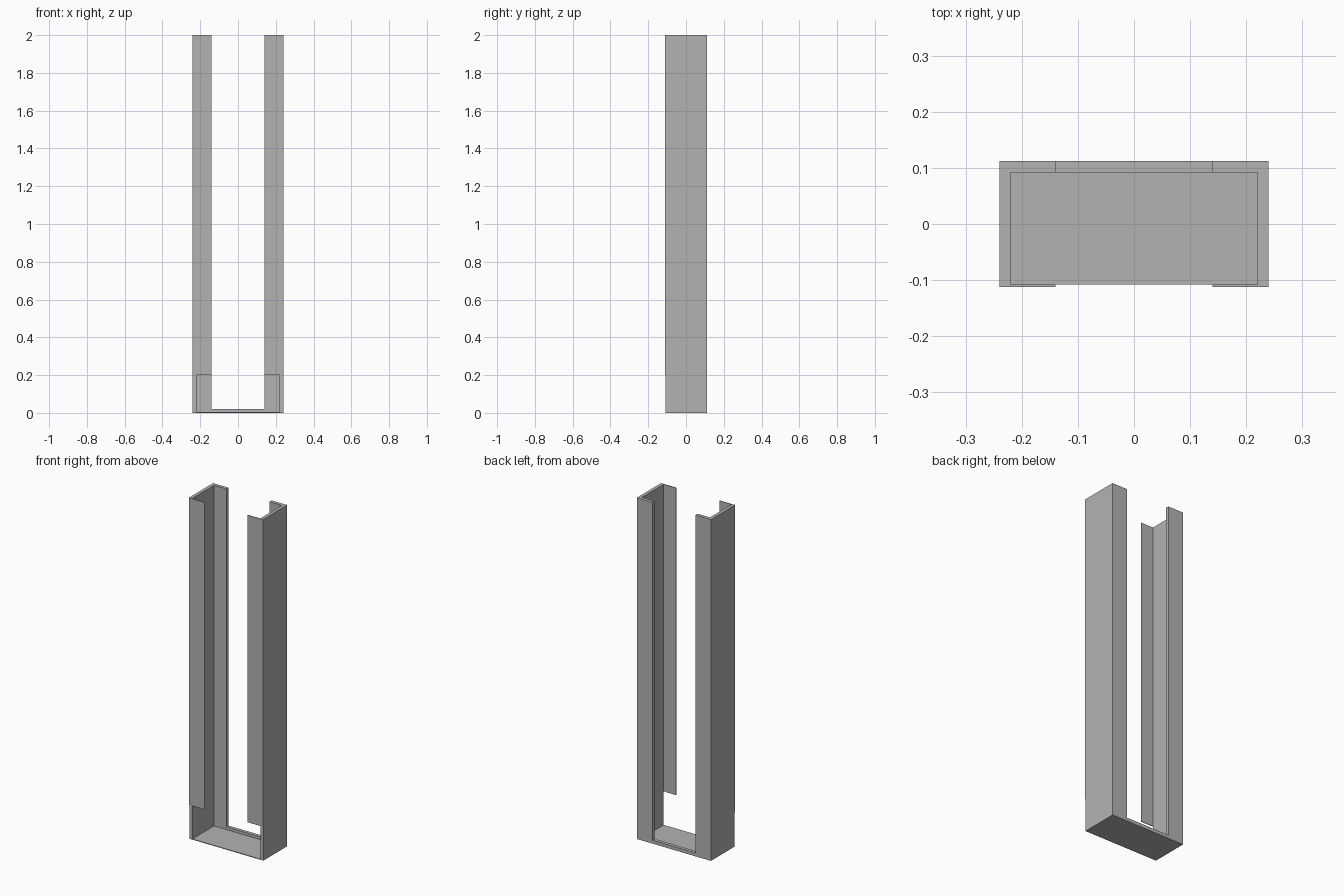
import bpy

# Remove the default cube
cube = bpy.data.objects.get("Cube")
if cube:
    bpy.data.objects.remove(cube, do_unlink=True)

# Single grey material
grey = bpy.data.materials.new("plain grey")
grey.use_nodes = True
colour = (0.45, 0.45, 0.45, 1)
grey.diffuse_color = colour
grey.node_tree.nodes["Principled BSDF"].inputs["Base Color"].default_value = colour

WIDTH, HEIGHT = 0.24, 2.0      # half width, full height
WALL, SHEET = 0.02, 0.004      # wall and sheet thickness
FRONT, BACK = -0.112, 0.112
OPENING = 0.14                 # half width of the open slot


def box(name, low, high):
    """Box spanning two opposite corners."""
    bpy.ops.mesh.primitive_cube_add(size=1)
    obj = bpy.context.object
    obj.name = name
    for v in obj.data.vertices:
        v.co = [high[i] if v.co[i] > 0 else low[i] for i in range(3)]
    obj.data.materials.append(grey)
    return obj


# Floor sheet and the low lip at its rear edge
floor_front = FRONT + SHEET
box("floor", (-WIDTH + WALL, floor_front, 0), (WIDTH - WALL, BACK - WALL, SHEET))
box("rear_lip", (-OPENING, BACK - WALL, 0), (OPENING, BACK, WALL))

# Side channels: wall, thick rear flange and thin raised front flange
for side, s in (("left", 1), ("right", -1)):
    def part(name, x0, x1, y0, y1, z0):
        xs = sorted((s * x0, s * x1))
        box(f"{side}_{name}", (xs[0], y0, z0), (xs[1], y1, HEIGHT))

    part("wall", WIDTH - WALL, WIDTH, floor_front, BACK, 0)
    part("rear_flange", OPENING, WIDTH - WALL, BACK - WALL, BACK, 0)
    part("front_flange", OPENING, WIDTH, FRONT, floor_front, 0.2)
